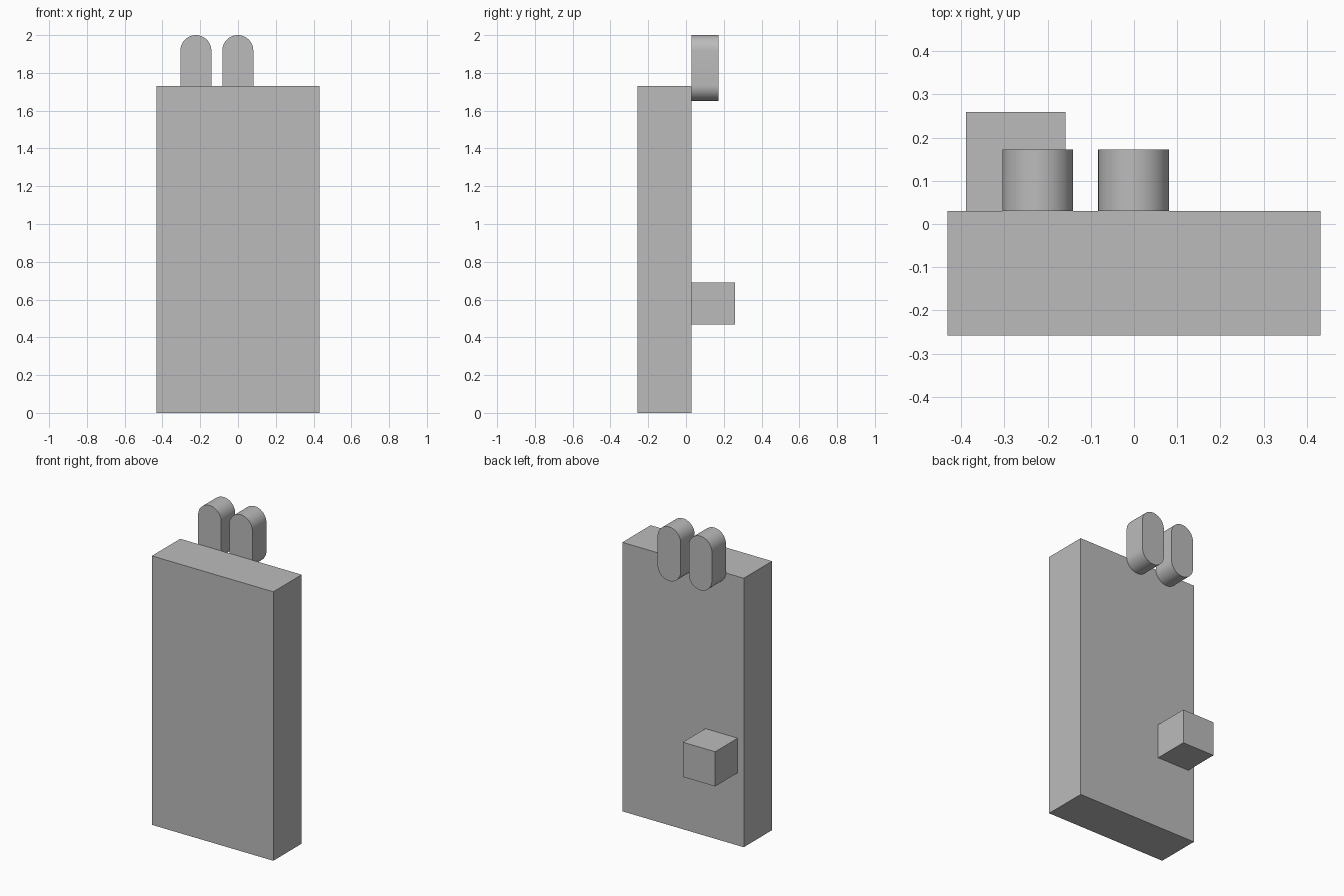
import bpy
import bmesh
from math import cos, sin, pi

cube = bpy.data.objects.get("Cube")
if cube:
    bpy.data.objects.remove(cube, do_unlink=True)

GREY = (0.5, 0.5, 0.5, 1.0)
grey = bpy.data.materials.new("plain grey")
grey.use_nodes = True
grey.diffuse_color = GREY
grey.node_tree.nodes["Principled BSDF"].inputs["Base Color"].default_value = GREY

BACK = 0.03  # back face of the panel, where the other parts attach


def extrude_profile(name, outline, y0, y1, smooth=False):
    """Extrude an x-z outline from y0 to y1."""
    bm = bmesh.new()
    face = bm.faces.new([bm.verts.new((x, y0, z)) for x, z in outline])
    geom = bmesh.ops.extrude_face_region(bm, geom=[face])["geom"]
    moved = [v for v in geom if isinstance(v, bmesh.types.BMVert)]
    bmesh.ops.translate(bm, verts=moved, vec=(0, y1 - y0, 0))
    bmesh.ops.recalc_face_normals(bm, faces=bm.faces)
    mesh = bpy.data.meshes.new(name)
    bm.to_mesh(mesh)
    bm.free()
    mesh.materials.append(grey)
    obj = bpy.data.objects.new(name, mesh)
    bpy.context.collection.objects.link(obj)
    if smooth:
        bpy.ops.object.select_all(action="DESELECT")
        obj.select_set(True)
        bpy.context.view_layer.objects.active = obj
        bpy.ops.object.shade_smooth_by_angle(angle=pi / 6)
    return obj


def rectangle(x0, x1, z0, z1):
    return [(x0, z0), (x1, z0), (x1, z1), (x0, z1)]


def capsule(cx, radius, z0, z1, steps=24):
    """Upright slot outline with half-round ends."""
    arc = [pi * i / steps for i in range(steps + 1)]
    top = [(cx + radius * cos(a), z1 - radius + radius * sin(a)) for a in arc]
    bottom = [(cx - radius * cos(a), z0 + radius - radius * sin(a)) for a in arc]
    return top + bottom


# Main upright panel
extrude_profile("panel", rectangle(-0.432, 0.432, 0, 1.73), -0.258, BACK)

# Cube block low on the back
extrude_profile("block", rectangle(-0.389, -0.159, 0.467, 0.69), BACK, 0.259)

# Two rounded tabs rising above the top edge
for name, x in (("right_tab", -0.223), ("left_tab", -0.001)):
    extrude_profile(name, capsule(x, 0.082, 1.652, 2.0), BACK, 0.173, smooth=True)
